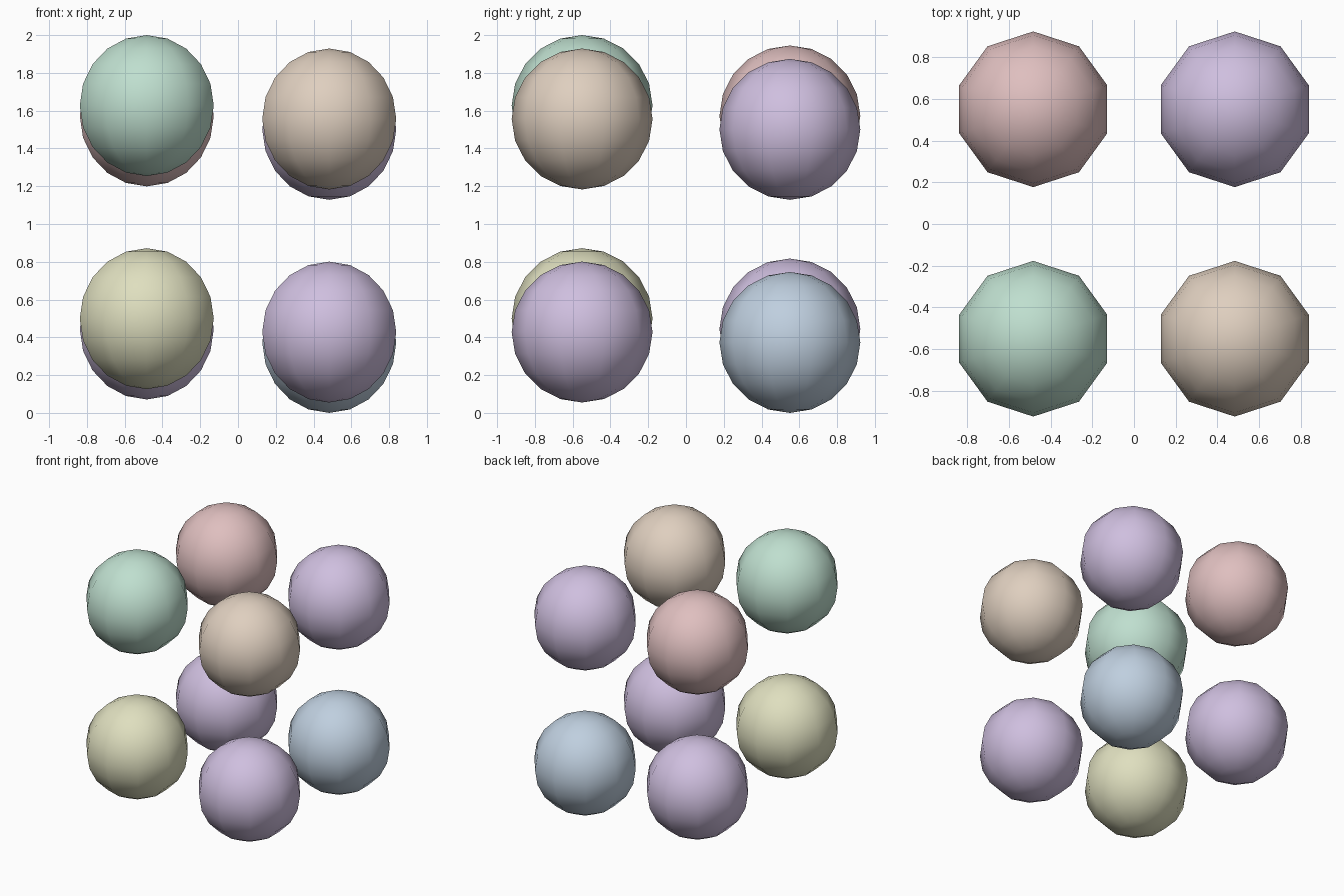
import bpy

if "Cube" in bpy.data.objects:
    bpy.data.objects.remove(bpy.data.objects["Cube"])

R = 0.373            # ball radius
X, Y = 0.483, 0.55   # half spacing of the columns


def srgb(*rgb):
    """8-bit display colour to linear RGBA."""
    lin = [(c / 255 / 12.92) if c / 255 <= 0.04045 else ((c / 255 + 0.055) / 1.055) ** 2.4 for c in rgb]
    return (*lin, 1.0)


def material(name, *rgb):
    m = bpy.data.materials.new(name)
    m.diffuse_color = srgb(*rgb)
    m.use_nodes = True
    m.node_tree.nodes["Principled BSDF"].inputs["Base Color"].default_value = m.diffuse_color
    return m


green = material("pale green", 191, 223, 207)
pink = material("pale pink", 223, 191, 191)
tan = material("pale tan", 223, 207, 191)
yellow = material("pale yellow", 223, 223, 191)
blue = material("pale blue", 191, 207, 223)
purple = material("pale purple", 207, 191, 223)

# Colours by layer and by corner (x side, y side)
layers = {
    "lower": (0.0, {(-1, -1): yellow, (1, -1): purple, (-1, 1): purple, (1, 1): blue}),
    "upper": (1.128, {(-1, -1): green, (1, -1): tan, (-1, 1): pink, (1, 1): purple}),
}

# Eight balls on a slightly tilted grid: lower towards the right and the back
for layer, (base, corners) in layers.items():
    for (sx, sy), mat in corners.items():
        z = R + base + (0.071 if sx < 0 else 0) + (0.055 if sy < 0 else 0)
        bpy.ops.mesh.primitive_uv_sphere_add(segments=10, ring_count=10, radius=R,
                                             location=(sx * X, sy * Y, z))
        ball = bpy.context.object
        ball.name = f"{layer}_{'front' if sy < 0 else 'back'}_{'left' if sx < 0 else 'right'}_ball"
        ball.data.materials.append(mat)
        bpy.ops.object.shade_smooth()
